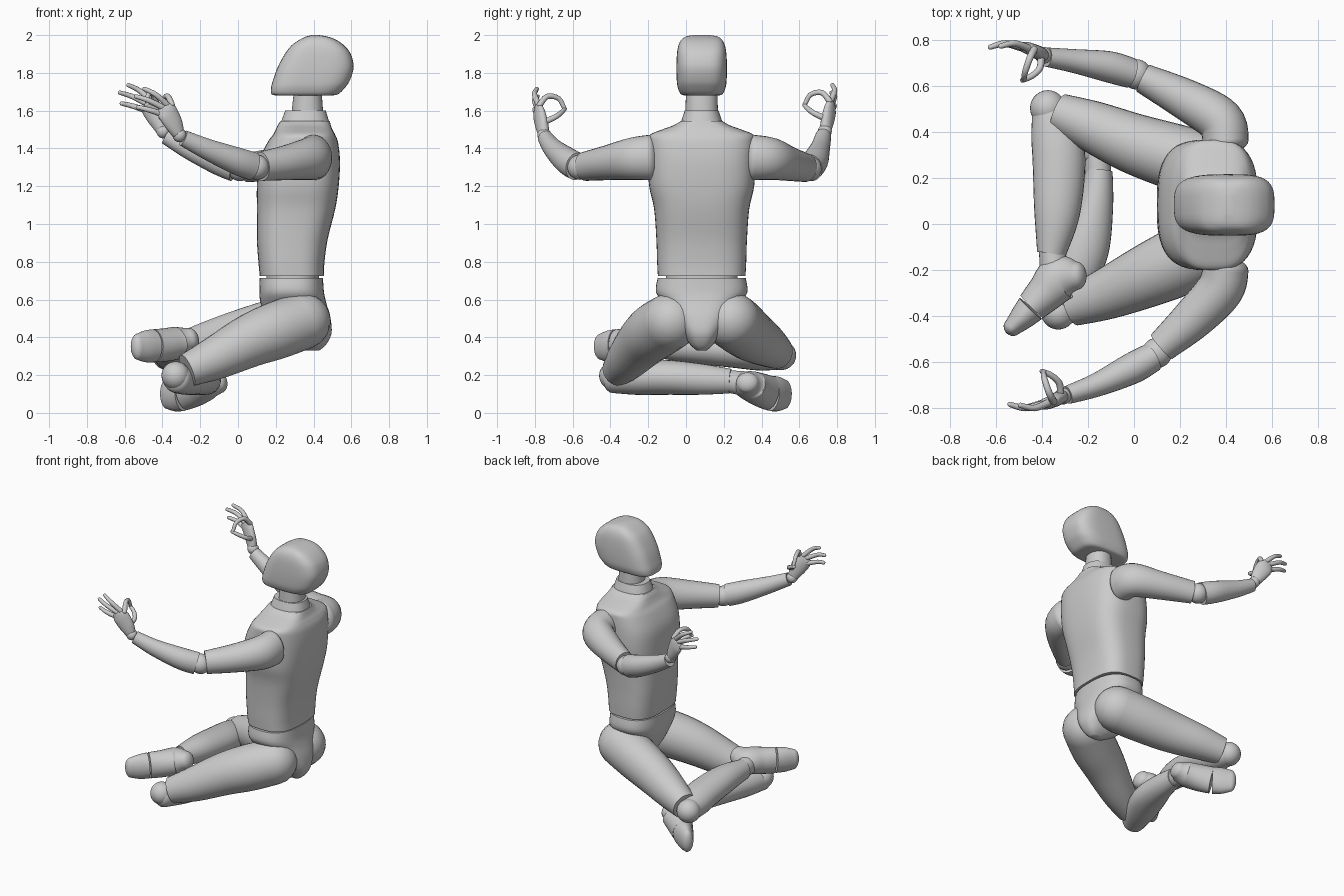
import bpy, bmesh, math
from mathutils import Vector

CY = 0.083  # the body's middle plane


def spline(rows, steps):
    """Smooth interpolation through rows of numbers."""
    out, n = [], len(rows)
    for i in range(n - 1):
        p = [rows[max(i - 1, 0)], rows[i], rows[i + 1], rows[min(i + 2, n - 1)]]
        for s in range(steps):
            t = s / steps
            out.append([0.5 * (2 * b + (c - a) * t + (2 * a - 5 * b + 4 * c - d) * t * t
                               + (3 * b - a - 3 * c + d) * t ** 3) for a, b, c, d in zip(*p)])
    out.append(list(rows[-1]))
    return out


def skin(name, rings):
    """Skin a list of equal rings and close both ends."""
    bm = bmesh.new()
    vs = [[bm.verts.new(p) for p in ring] for ring in rings]
    n = len(vs[0])
    for a, b in zip(vs, vs[1:]):
        for i in range(n):
            bm.faces.new((a[i], a[(i + 1) % n], b[(i + 1) % n], b[i]))
    bm.faces.new(vs[0][::-1])
    bm.faces.new(vs[-1])
    bmesh.ops.recalc_face_normals(bm, faces=bm.faces)
    finish(name, bm)


def finish(name, bm):
    me = bpy.data.meshes.new(name)
    bm.to_mesh(me)
    bm.free()
    for p in me.polygons:
        p.use_smooth = True
    me.set_sharp_from_angle(angle=math.radians(40))
    ob = bpy.data.objects.new(name, me)
    bpy.context.collection.objects.link(ob)


def tube(name, pts, start=0.0, end=0.0, sides=28, steps=6):
    """Limb through (x, y, z, side radius, upright radius); start/end round the tips."""
    rows = spline(pts, steps)
    P = [Vector(r[:3]) for r in rows]
    data = []
    for i, r in enumerate(rows):
        t = (P[min(i + 1, len(P) - 1)] - P[max(i - 1, 0)]).normalized()
        data.append((P[i], t, r[3], r[4]))

    def cap(entry, amount, sign):
        p, t, a, b = entry
        angs = [math.radians(d) for d in (18, 36, 54, 70, 82)]
        return [(p + t * sign * amount * min(a, b) * math.sin(g), t,
                 a * math.cos(g), b * math.cos(g)) for g in angs]
    if start:
        data = cap(data[0], start, -1)[::-1] + data
    if end:
        data = data + cap(data[-1], end, 1)
    rings = []
    for p, t, a, b in data:
        side = t.cross(Vector((0, 0, 1))).normalized()
        up = side.cross(t)
        rings.append([p + side * a * math.cos(k * math.tau / sides)
                      + up * b * math.sin(k * math.tau / sides) for k in range(sides)])
    skin(name, rings)


def stack(name, secs, power, steps=4, sides=48):
    """Upright body from sections (z, x front, x back, half width)."""
    rings = []
    for z, x0, x1, w in spline(secs, steps):
        ring = []
        for k in range(sides):
            c, s = math.cos(k * math.tau / sides), math.sin(k * math.tau / sides)
            c = math.copysign(abs(c) ** (2 / power), c)
            s = math.copysign(abs(s) ** (2 / power), s)
            ring.append(((x0 + x1) / 2 + c * (x1 - x0) / 2, CY + s * w, z))
        rings.append(ring)
    skin(name, rings)


def ball(name, loc, r):
    bm = bmesh.new()
    bmesh.ops.create_uvsphere(bm, u_segments=28, v_segments=16, radius=r)
    bmesh.ops.translate(bm, verts=bm.verts, vec=loc)
    finish(name, bm)


# head, neck, trunk
stack("head", [(1.68, .21, .49, .085), (1.687, .178, .53, .11), (1.72, .175, .565, .126),
               (1.76, .185, .592, .132), (1.83, .21, .612, .134), (1.9, .248, .597, .131),
               (1.945, .283, .562, .123), (1.975, .325, .52, .108), (1.992, .36, .475, .085),
               (2.0, .39, .43, .045)], 3.4)
stack("neck", [(1.5, .28, .455, .09), (1.6, .285, .45, .086), (1.74, .3, .44, .082)], 2.2)
stack("collar", [(1.46, .215, .5, .13), (1.53, .225, .485, .113), (1.6, .25, .465, .09)], 2.4)
stack("torso", [(.725, .115, .455, .232), (.8, .108, .458, .236), (.92, .1, .475, .24),
                (1.08, .1, .515, .252), (1.2, .1, .533, .278), (1.33, .112, .54, .284),
                (1.43, .155, .53, .284), (1.472, .185, .515, .275), (1.5, .2, .5, .21),
                (1.522, .21, .492, .15), (1.545, .225, .485, .11)], 3.0)
stack("waist_joint", [(.66, .15, .43, .19), (.75, .15, .43, .19)], 2.4)
stack("pelvis", [(.715, .115, .45, .233), (.64, .113, .455, .242), (.58, .12, .468, .2),
                 (.5, .15, .49, .15), (.42, .2, .495, .1), (.36, .29, .465, .06),
                 (.33, .35, .43, .025)], 2.6)

# left leg (lower one, -y side)
tube("left_thigh", [(.34, -.08, .485, .15, .15), (.2, -.16, .435, .15, .152), (.06, -.225, .38, .138, .14),
                    (-.12, -.305, .29, .112, .115), (-.27, -.36, .225, .086, .088)], start=1.0)
ball("left_knee", (-.33, -.385, .197), .075)
tube("left_shin", [(-.325, -.39, .18, .075, .075), (-.27, -.25, .185, .1, .09), (-.215, -.1, .188, .108, .092),
                   (-.17, .08, .178, .08, .082), (-.15, .235, .168, .057, .065)], start=.6)
tube("left_heel", [(-.095, .325, .16, .06, .055), (-.155, .335, .148, .095, .075),
                   (-.22, .385, .125, .083, .088), (-.285, .44, .105, .068, .092)], start=.7)
tube("left_ankle", [(-.155, .2, .17, .055, .058), (-.16, .31, .155, .06, .065)], end=.5)
tube("left_toes", [(-.29, .445, .103, .067, .093), (-.335, .485, .1, .055, .092),
                   (-.375, .522, .098, .04, .078)], end=.9)

# right leg (upper one, +y side)
tube("right_thigh", [(.34, .24, .49, .15, .15), (.2, .285, .455, .145, .15), (.0, .35, .405, .132, .137),
                     (-.18, .425, .36, .112, .115), (-.33, .485, .32, .086, .09)], start=1.0)
ball("right_knee", (-.375, .505, .305), .078)
tube("right_shin", [(-.375, .52, .3, .07, .07), (-.345, .4, .312, .105, .088), (-.327, .28, .328, .115, .092),
                    (-.335, .05, .35, .1, .088), (-.36, -.13, .355, .063, .068)], start=.6)
tube("right_ankle", [(-.36, -.1, .355, .055, .06), (-.345, -.21, .36, .065, .07)], end=.5)
tube("right_heel", [(-.25, -.225, .39, .062, .06), (-.32, -.235, .372, .1, .085),
                    (-.385, -.3, .36, .085, .088), (-.445, -.36, .355, .07, .088)], start=.7)
tube("right_toes", [(-.45, -.368, .355, .067, .088), (-.49, -.41, .352, .055, .084),
                    (-.53, -.45, .35, .04, .07)], end=.9)

# arms: shoulder, upper arm, elbow, forearm
tube("left_upper_arm", [(.4, -.19, 1.352, .1, .12), (.375, -.285, 1.345, .102, .112),
                        (.26, -.41, 1.325, .092, .093), (.12, -.535, 1.305, .07, .077)], start=.5)
ball("left_elbow", (.1, -.562, 1.3), .066)
tube("left_forearm", [(.08, -.58, 1.305, .064, .075), (-.01, -.63, 1.335, .068, .072),
                      (-.16, -.70, 1.395, .052, .056), (-.29, -.745, 1.455, .04, .043)])
tube("right_upper_arm", [(.4, .355, 1.352, .1, .12), (.375, .45, 1.345, .102, .112),
                         (.23, .54, 1.32, .09, .092), (.04, .635, 1.298, .065, .076)], start=.5)
ball("right_elbow", (.01, .652, 1.293), .066)
tube("right_forearm", [(-.015, .658, 1.298, .066, .075), (-.11, .685, 1.335, .068, .072),
                       (-.26, .71, 1.4, .052, .056), (-.38, .727, 1.465, .042, .044)])

# hands: palm, three raised fingers, index and thumb closed in a ring
FINGERS = {
    "middle_finger": [(-.065, .03, .16), (-.125, .052, .215), (-.185, .04, .245)],
    "ring_finger": [(-.085, .035, .145), (-.165, .052, .185), (-.23, .036, .205)],
    "little_finger": [(-.1, .035, .115), (-.165, .05, .135), (-.22, .04, .148)],
    "index_finger": [(-.04, .025, .16), (-.06, -.015, .205), (-.08, -.075, .195), (-.085, -.105, .145)],
    "thumb": [(-.01, .0, .07), (-.015, -.055, .095), (-.05, -.09, .12), (-.09, -.108, .14)],
}
for side, s, w in (("left", -1, (-.31, -.75, 1.47)), ("right", 1, (-.395, .735, 1.49))):
    def at(o):
        return (w[0] + o[0], w[1] + s * o[1], w[2] + o[2])
    ball(side + "_wrist", at((0, 0, 0)), .037)
    tube(side + "_palm", [(*at((-.008, .004, .012)), .03, .036), (*at((-.03, .015, .06)), .03, .05),
                          (*at((-.06, .028, .115)), .027, .056), (*at((-.078, .033, .145)), .021, .048)],
         start=.5, end=.6, sides=20)
    for finger, path in FINGERS.items():
        n = len(path) - 1
        tube(side + "_" + finger, [(*at(o), .0165 - .005 * i / n, .0165 - .005 * i / n)
                                   for i, o in enumerate(path)],
             start=.8, end=1, sides=12, steps=4)
